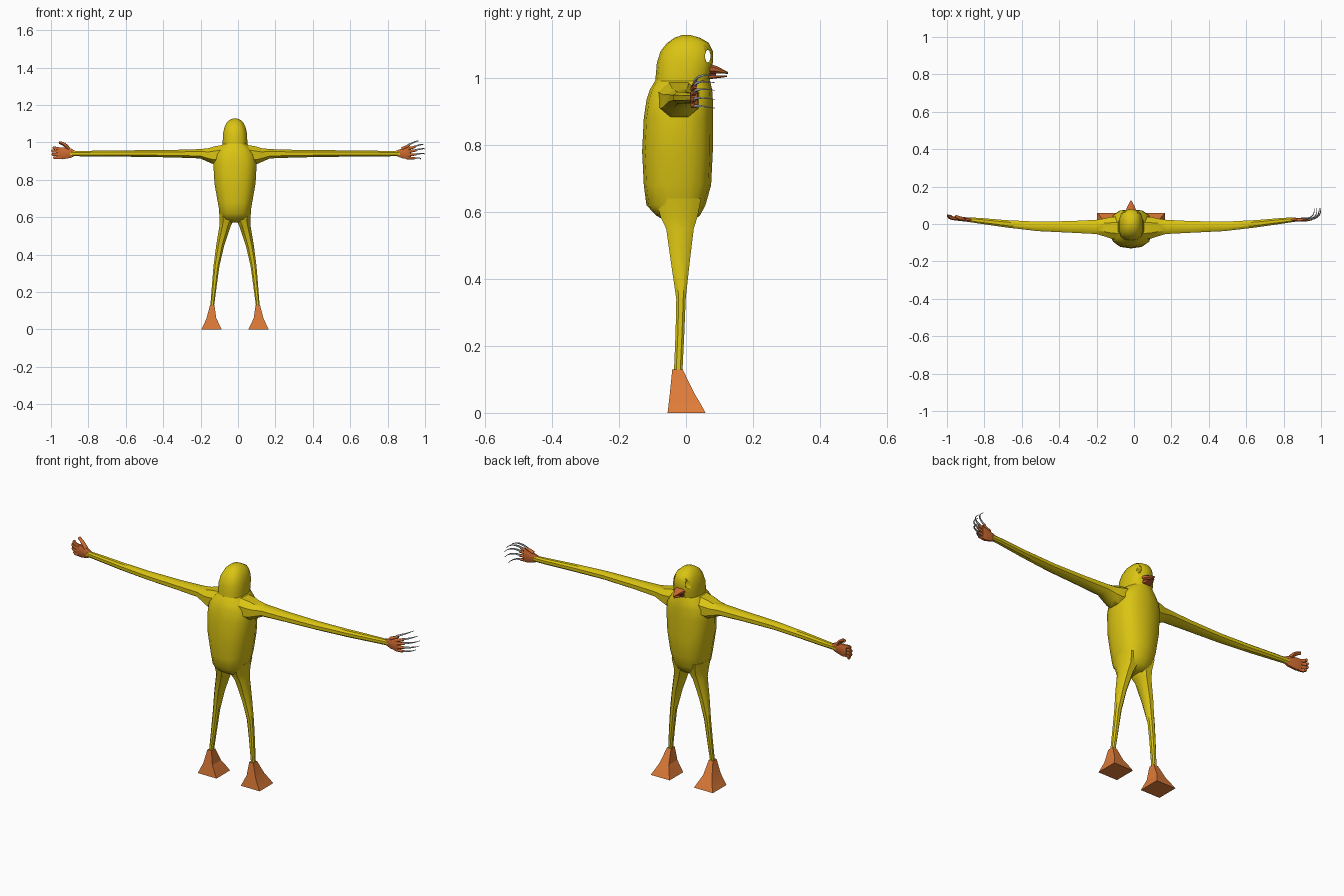
import bpy, bmesh, math
from mathutils import Vector

if "Cube" in bpy.data.objects:
    bpy.data.objects.remove(bpy.data.objects["Cube"])

CX = -0.016  # symmetry plane of the body


def mat(name, c):
    m = bpy.data.materials.new(name)
    m.diffuse_color = (*c, 1)
    m.use_nodes = True
    m.node_tree.nodes["Principled BSDF"].inputs["Base Color"].default_value = m.diffuse_color
    return m


YELLOW = mat("yellow", (0.70, 0.55, 0.006))
ORANGE = mat("orange", (0.74, 0.20, 0.04))
SKIN = mat("dark orange", (0.60, 0.14, 0.03))
GREY = mat("claw grey", (0.42, 0.44, 0.47))
RED = mat("mouth red", (0.25, 0.03, 0.015))


def skin(name, rings, m, angle=40):
    """Bridge a list of equal-length point rings into a closed mesh."""
    bm = bmesh.new()
    vr = [[bm.verts.new(p) for p in r] for r in rings]
    n = len(vr[0])
    for a, b in zip(vr, vr[1:]):
        for i in range(n):
            j = (i + 1) % n
            bm.faces.new((a[i], a[j], b[j], b[i]))
    bm.faces.new(vr[0][::-1])
    bm.faces.new(vr[-1])
    bmesh.ops.recalc_face_normals(bm, faces=bm.faces)
    me = bpy.data.meshes.new(name)
    bm.to_mesh(me)
    bm.free()
    me.materials.append(m)
    me.shade_smooth()
    me.set_sharp_from_angle(angle=math.radians(angle))
    ob = bpy.data.objects.new(name, me)
    bpy.context.collection.objects.link(ob)
    return ob


def loft(name, secs, m, n=12, p=1.0, axis="z", angle=40, turn=0.5, flip=False):
    """Sections: (position, lo1, hi1, lo2, hi2) -> squarish ellipses along an axis."""
    rings = []
    for t, a0, a1, b0, b1 in secs:
        r = []
        for i in range(n):
            w = 2 * math.pi * (i + turn) / n
            c, s = math.cos(w), math.sin(w)
            u = math.copysign(abs(c) ** p, c)
            v = math.copysign(abs(s) ** p, s)
            if n == 4:
                u, v = math.copysign(1, c), math.copysign(1, s)
            a = (a0 + a1) / 2 + u * (a1 - a0) / 2
            b = (b0 + b1) / 2 + v * (b1 - b0) / 2
            q = {"z": (a, b, t), "x": (t, a, b), "y": (a, t, b)}[axis]
            r.append((2 * CX - q[0], q[1], q[2]) if flip else q)
        rings.append(r)
    return skin(name, rings, m, angle)


def tube(name, pts, radii, m, n=6, steps=5):
    """Tapered tube along a quadratic curve through three control points."""
    a, b, c = map(Vector, pts)
    rings = []
    for k in range(steps + 1):
        t = k / steps
        pos = a * (1 - t) ** 2 + b * 2 * t * (1 - t) + c * t * t
        d = ((b - a) * (1 - t) + (c - b) * t).normalized()
        s = d.cross(Vector((0, 0, 1))).normalized()
        u = s.cross(d)
        r = radii[0] + (radii[1] - radii[0]) * t
        rings.append([pos + r * (s * math.cos(w) + u * math.sin(w))
                      for w in [2 * math.pi * i / n for i in range(n)]])
    return skin(name, rings, m, 60)


def sym(z, h, y0, y1):
    return (z, CX - h, CX + h, y0, y1)


# torso
loft("torso", [sym(.572, .035, -.06, .02), sym(.59, .072, -.09, .042), sym(.62, .083, -.118, .058),
               sym(.68, .094, -.126, .075), sym(.78, .112, -.131, .08), sym(.88, .118, -.126, .08),
               sym(.935, .112, -.118, .08), sym(.965, .092, -.108, .078), sym(.992, .066, -.092, .072)],
     YELLOW, n=14, p=.8)

# head with eye openings
head = loft("head", [sym(.97, .068, -.094, .066), sym(1.01, .067, -.09, .074), sym(1.045, .066, -.087, .08),
                     sym(1.08, .058, -.076, .08), sym(1.105, .046, -.056, .068), sym(1.12, .03, -.034, .042),
                     sym(1.128, .012, -.012, .014)], YELLOW, n=14, p=.8)
cutter = loft("eye_cutter", [(CX - .2, .057, .073, 1.046, 1.084), (CX + .2, .057, .073, 1.046, 1.084)],
              YELLOW, n=10, axis="x")
cutter.hide_render = True
cutter.hide_viewport = True
b = head.modifiers.new("eye_holes", "BOOLEAN")
b.operation = "DIFFERENCE"
b.object = cutter
b.solver = "EXACT"

# beak
loft("upper_beak", [(.06, CX - .034, CX + .034, 1.01, 1.046), (.09, CX - .023, CX + .023, 1.013, 1.037),
                    (.126, CX - .003, CX + .003, 1.012, 1.018)], SKIN, n=8, axis="y", angle=25)
loft("lower_beak", [(.06, CX - .03, CX + .03, .995, 1.009), (.122, CX - .003, CX + .003, 1.003, 1.007)],
     SKIN, n=6, axis="y", angle=25)
loft("mouth", [(.06, CX - .026, CX + .026, 1.004, 1.014), (.09, CX - .014, CX + .014, 1.006, 1.014)],
     RED, n=4, axis="y")

# paired limbs
for side, flip in (("right", False), ("left", True)):
    loft(side + "_arm", [(.05, -.088, .045, .885, .99), (.098, -.08, .04, .88, .982),
                         (.125, -.07, .033, .892, .972), (.17, -.056, .025, .913, .966),
                         (.3, -.049, .018, .918, .962), (.48, -.04, .014, .922, .96),
                         (.65, -.02, .022, .923, .958), (.8, .002, .034, .925, .956),
                         (.865, .012, .036, .926, .955)],
         YELLOW, n=8, p=.85, axis="x", flip=flip, angle=35)
    loft(side + "_leg", [(.64, .0, .072, -.095, .05), (.585, -.012, .069, -.08, .038),
                         (.55, .006, .07, -.062, .026), (.45, .04, .086, -.047, .013),
                         (.34, .066, .1, -.03, .0), (.24, .08, .108, -.032, -.004),
                         (.12, .096, .117, -.037, -.01)],
         YELLOW, n=8, p=.85, flip=flip)
    loft(side + "_foot", [(.13, .094, .118, -.041, -.01), (.06, .084, .136, -.048, .024),
                          (.025, .067, .152, -.052, .045), (0, .055, .165, -.055, .058)],
         ORANGE, n=4, flip=flip, angle=15)

# right hand: palm, fingers and long curved claws
loft("right_palm", [(.84, .013, .031, .93, .955), (.875, .012, .033, .915, .968),
                    (.91, .013, .035, .908, .975), (.925, .018, .034, .912, .972)],
     SKIN, n=8, axis="x", p=.8, angle=30)
for i, (xs, zs, xe, ze) in enumerate([(.885, .966, .965, 1.008), (.915, .966, .99, .988), (.92, .951, 1.0, .965),
                                      (.92, .934, .998, .938), (.912, .918, .978, .912)]):
    xm, zm = xs + .032, zs + (ze - zs) * .45
    tube(f"right_finger_{i}", [(xs - .01, .022, zs), (xs + .01, .022, (zs + zm) / 2), (xm, .027, zm)],
         (.0095, .0065), SKIN, steps=3)
    tube(f"claw_{i}", [(xm - .012, .026, zm), (xe + .004, .028, ze + .008), (xe, .086, ze - .002)],
         (.0055, .001), GREY)

# left hand: palm, short curled fingers and thumb
loft("left_palm", [(-.868, .013, .032, .93, .955), (-.895, .012, .035, .916, .97),
                   (-.94, .016, .042, .908, .975), (-.962, .022, .042, .914, .97)],
     SKIN, n=8, axis="x", p=.8, angle=30)
for i, (z0, z1, xe) in enumerate([(.964, .972, -.985), (.95, .955, -.992), (.935, .936, -.99), (.92, .918, -.98)]):
    tube(f"left_finger_{i}", [(-.945, .028, z0), (xe - .006, .03, z1), (xe, .048, z1)], (.0095, .0075), SKIN)
tube("left_thumb", [(-.905, .026, .962), (-.925, .026, .995), (-.955, .042, .999)], (.012, .008), SKIN)
